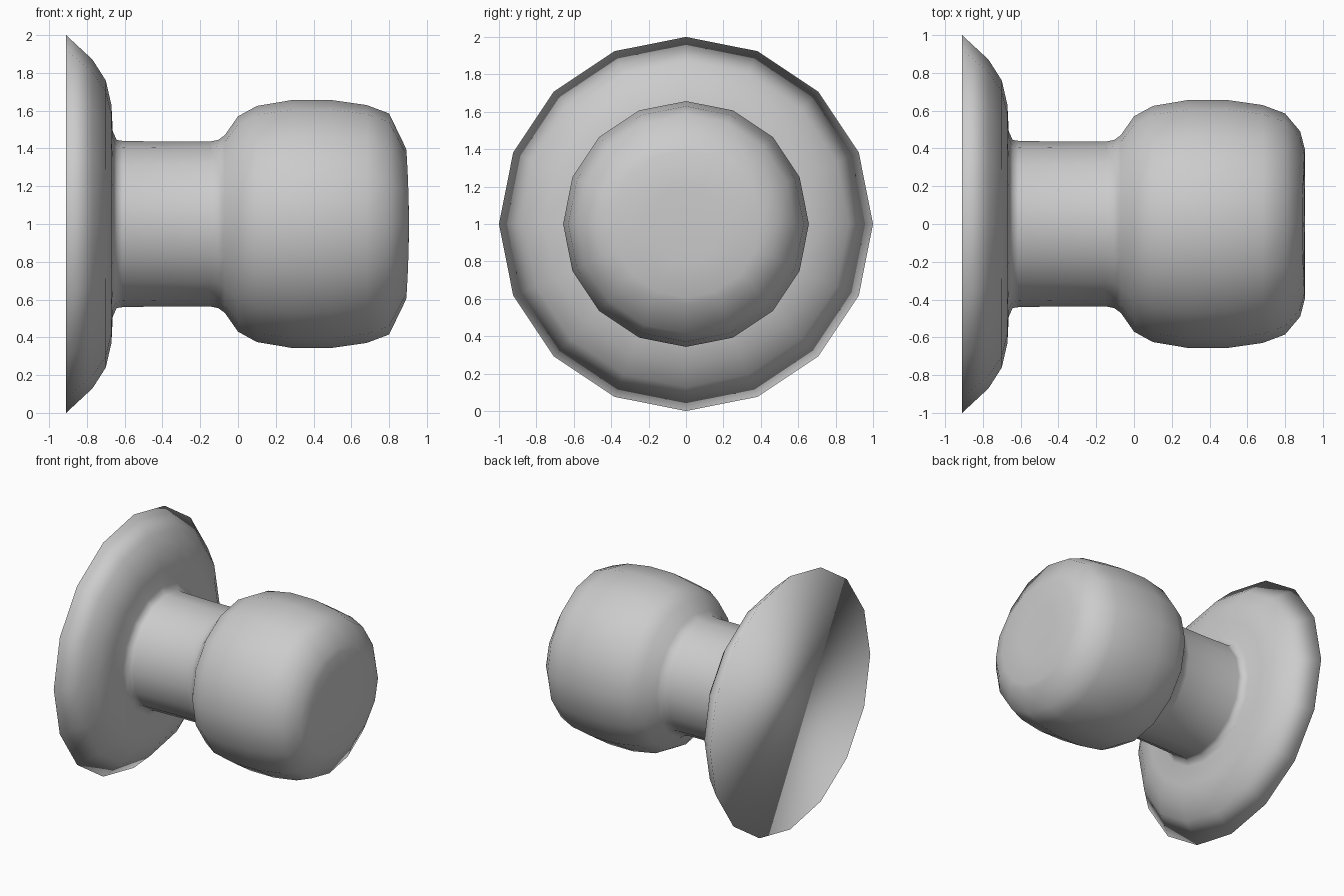
import bpy, bmesh
from math import sin, cos, pi

if "Cube" in bpy.data.objects:
    bpy.data.objects.remove(bpy.data.objects["Cube"])

SIDES = 16
CENTRE_Z = 1.0

# Profile from wall plate through neck to knob: (x, radius)
profile = [
    (-0.91, 1.0), (-0.77, 0.87), (-0.70, 0.76), (-0.67, 0.63),
    (-0.663, 0.49), (-0.642, 0.445), (-0.61, 0.44), (-0.38, 0.436),
    (-0.15, 0.436), (-0.105, 0.445), (-0.07, 0.47), (0.0, 0.57), (0.10, 0.625),
    (0.29, 0.657), (0.49, 0.657), (0.68, 0.63), (0.80, 0.585),
]

bm = bmesh.new()


def ring(x, ry, rz, bow=0.0):
    """Ring of vertices about the x axis; bow pulls top and bottom back."""
    verts = []
    for i in range(SIDES):
        a = 2 * pi * i / SIDES
        verts.append(bm.verts.new((x - bow * cos(a) ** 2, ry * sin(a), CENTRE_Z + rz * cos(a))))
    return verts


# Turned body
rings = [ring(x, r, r) for x, r in profile]

# Slightly bowed knob face
rings.append(ring(0.88, 0.49, 0.43, 0.005))
rings.append(ring(0.905, 0.395, 0.395, 0.014))
rings.append(ring(0.905, 0.2, 0.2, 0.004))

for a, b in zip(rings, rings[1:]):
    for i in range(SIDES):
        j = (i + 1) % SIDES
        bm.faces.new((a[i], a[j], b[j], b[i]))

# Flat back and face centre
bm.faces.new(rings[0])
tip = bm.verts.new((0.905, 0, CENTRE_Z))
for i in range(SIDES):
    bm.faces.new((rings[-1][i], rings[-1][(i + 1) % SIDES], tip))

bmesh.ops.recalc_face_normals(bm, faces=bm.faces)
for f in bm.faces:
    f.smooth = True

mesh = bpy.data.meshes.new("door_knob")
bm.to_mesh(mesh)
bm.free()
bpy.context.collection.objects.link(bpy.data.objects.new("door_knob", mesh))
